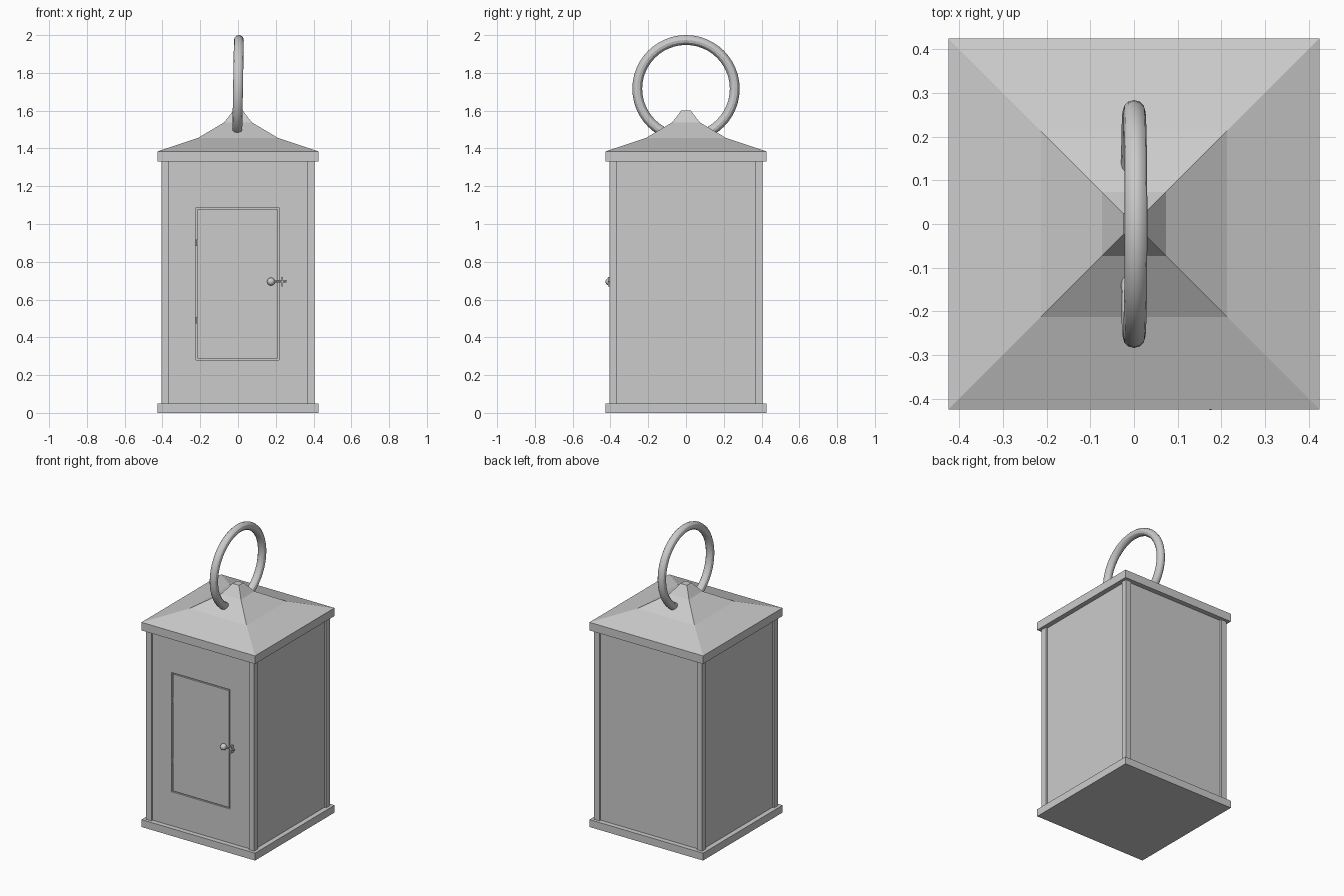
import bpy, bmesh
from math import radians

if "Cube" in bpy.data.objects:
    bpy.data.objects.remove(bpy.data.objects["Cube"])


def new_mesh(name, bm):
    bmesh.ops.recalc_face_normals(bm, faces=bm.faces)
    me = bpy.data.meshes.new(name)
    bm.to_mesh(me)
    bm.free()
    ob = bpy.data.objects.new(name, me)
    bpy.context.collection.objects.link(ob)
    return ob


def box(name, x, y, z):
    """Box from (min, max) ranges on each axis."""
    bm = bmesh.new()
    bmesh.ops.create_cube(bm, size=1)
    for v in bm.verts:
        v.co = [r[0] if c < 0 else r[1] for c, r in zip(v.co, (x, y, z))]
    return new_mesh(name, bm)


def cylinder(name, radius, depth, loc, rot=(0, 0, 0), sides=12):
    bpy.ops.mesh.primitive_cylinder_add(vertices=sides, radius=radius, depth=depth,
                                        location=loc, rotation=rot)
    ob = bpy.context.object
    ob.name = name
    bpy.ops.object.shade_smooth_by_angle()
    return ob


# Base and eave plates
E = 0.425
box("base_plate", (-E, E), (-E, E), (0, 0.05))
box("eave_plate", (-E, E), (-E, E), (1.33, 1.385))

# Corner posts
LOW, HIGH = 0.05, 1.33
for sx in (-1, 1):
    for sy in (-1, 1):
        xs = sorted((sx * 0.365, sx * 0.405))
        ys = sorted((sy * 0.365, sy * 0.405))
        box("corner_post", xs, ys, (LOW, HIGH))

# Body, with its front wall split around the door opening
P, F = 0.392, -0.38
box("body", (-P, P), (F, P), (LOW, HIGH))
L, R, B, T = -0.222, 0.216, 0.28, 1.087
box("front_wall_left", (-P, L), (-P, F), (LOW, HIGH))
box("front_wall_right", (R, P), (-P, F), (LOW, HIGH))
box("front_wall_bottom", (L, R), (-P, F), (LOW, B))
box("front_wall_top", (L, R), (-P, F), (T, HIGH))
G = 0.008
box("door", (L + G, R - G), (-P, F), (B + G, T - G))

# Door hinges
for z in (0.49, 0.90):
    cylinder("hinge", 0.007, 0.035, (L + G / 2, -P, z), sides=8)

# Knob and latch
bpy.ops.mesh.primitive_uv_sphere_add(segments=16, ring_count=10, radius=0.021,
                                     location=(0.175, -0.405, 0.695))
bpy.context.object.name = "door_knob"
bpy.ops.object.shade_smooth_by_angle()
cylinder("latch_bar", 0.005, 0.08, (0.216, -0.405, 0.695), (0, radians(90), 0), 8)
box("latch_catch", (0.229, 0.239), (-0.412, -P), (0.67, 0.72))

# Flared four-sided roof from stacked square sections
bm = bmesh.new()
rings = []
for r, z in ((E, 1.385), (0.213, 1.455), (0.073, 1.538), (0.024, 1.602)):
    rings.append([bm.verts.new((x * r, y * r, z))
                  for x, y in ((-1, -1), (1, -1), (1, 1), (-1, 1))])
for a, b in zip(rings, rings[1:]):
    for i in range(4):
        j = (i + 1) % 4
        bm.faces.new((a[i], a[j], b[j], b[i]))
bm.faces.new(rings[0][::-1])
bm.faces.new(rings[-1])
new_mesh("roof", bm)

# Carrying ring, leaning slightly
bpy.ops.mesh.primitive_torus_add(major_segments=48, minor_segments=12,
                                 major_radius=0.258, minor_radius=0.026,
                                 location=(0, 0, 1.716), rotation=(0, radians(91), 0))
bpy.context.object.name = "carrying_ring"
bpy.ops.object.shade_smooth_by_angle()
